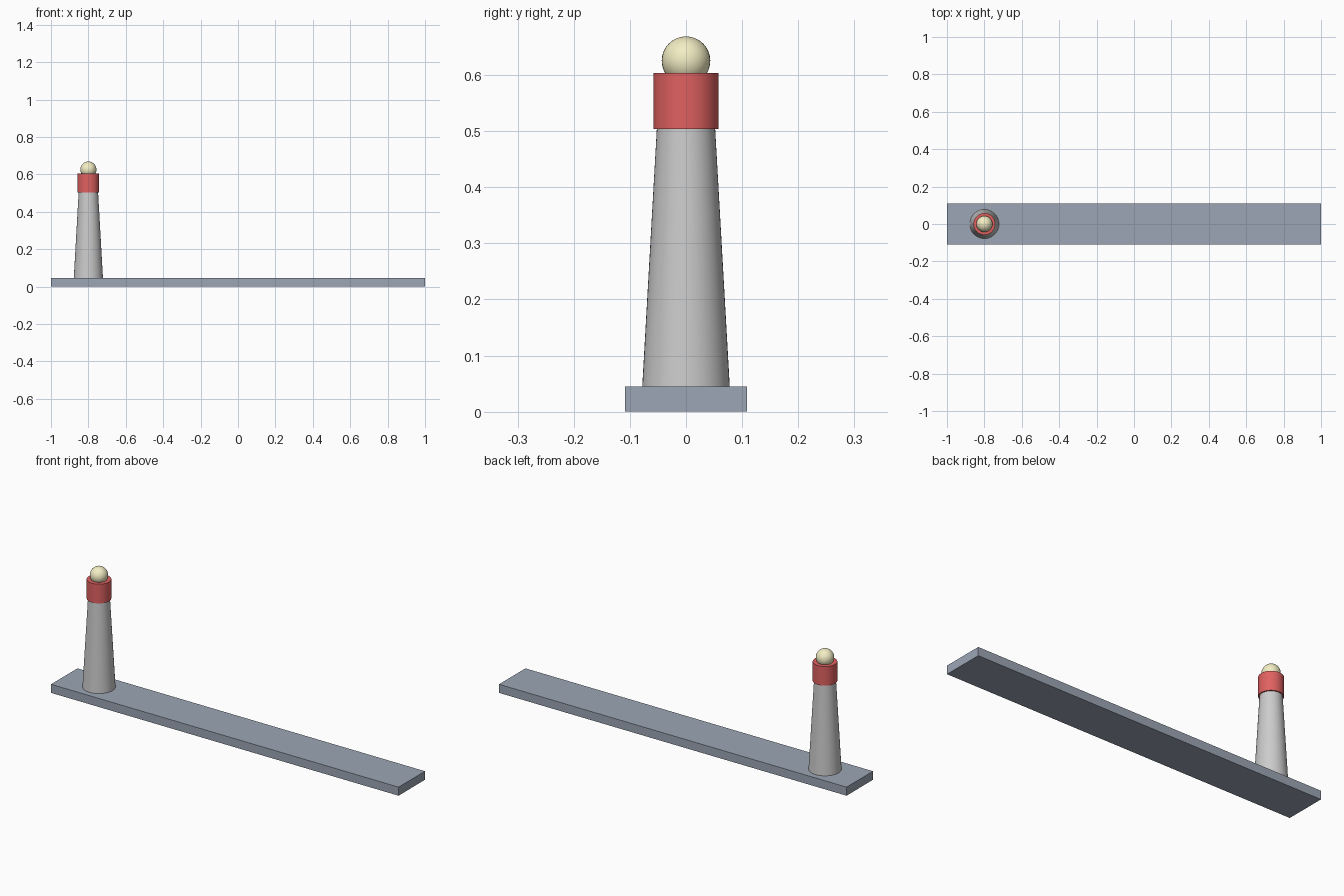
import bpy, math

if "Cube" in bpy.data.objects:
    bpy.data.objects.remove(bpy.data.objects["Cube"])

TX = -0.8  # tower position along the pier


def finish(obj, name, color=None, smooth=True):
    obj.name = name
    if smooth:
        bpy.ops.object.shade_smooth_by_angle(angle=math.radians(40))
    if color:
        mat = bpy.data.materials.new(name + "_material")
        mat.diffuse_color = (*color, 1)
        mat.use_nodes = True
        mat.node_tree.nodes["Principled BSDF"].inputs["Base Color"].default_value = mat.diffuse_color
        obj.data.materials.append(mat)


def tapered(name, r1, r2, z0, z1, color=None):
    bpy.ops.mesh.primitive_cone_add(vertices=48, radius1=r1, radius2=r2,
                                    depth=z1 - z0, location=(TX, 0, (z0 + z1) / 2))
    finish(bpy.context.object, name, color)


# Long flat pier slab
bpy.ops.mesh.primitive_cube_add(size=1, location=(0, 0, 0.0223))
slab = bpy.context.object
slab.scale = (2, 0.217, 0.0446)
bpy.ops.object.transform_apply(location=False, rotation=False, scale=True)
finish(slab, "pier_slab", (0.33, 0.38, 0.46), smooth=False)

# Tapered tower and red lantern drum
tapered("tower", 0.078, 0.052, 0.0446, 0.504)
tapered("lantern_drum", 0.058, 0.058, 0.504, 0.604, (0.75, 0.12, 0.12))

# Lamp globe sunk into the drum
bpy.ops.mesh.primitive_uv_sphere_add(segments=32, ring_count=16, radius=0.0433,
                                     location=(TX, 0, 0.6255))
finish(bpy.context.object, "lamp_globe", (0.9, 0.85, 0.55))
